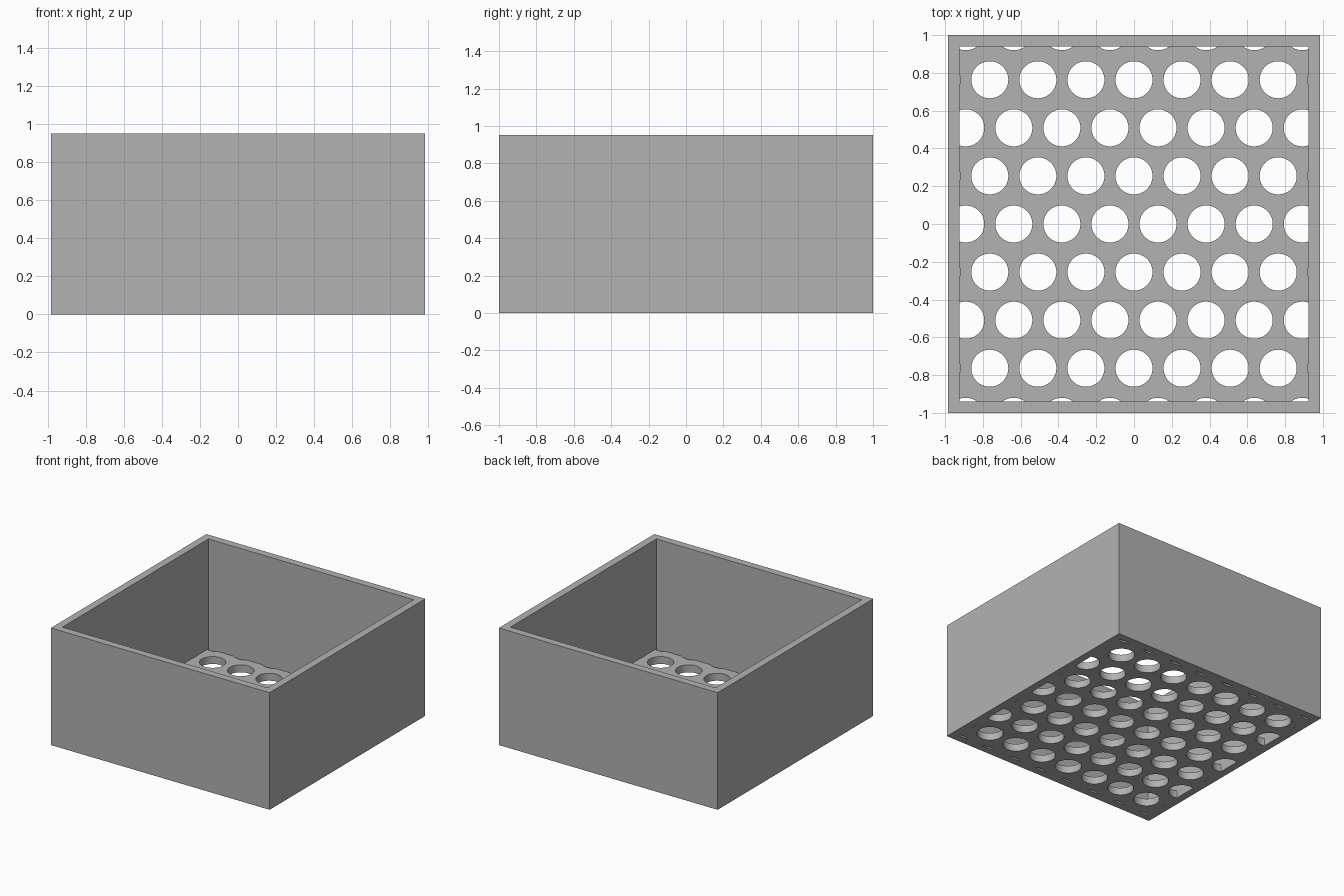
import bpy
import bmesh
import math
from mathutils import Matrix

if "Cube" in bpy.data.objects:
    bpy.data.objects.remove(bpy.data.objects["Cube"], do_unlink=True)

HALF_X, HALF_Y, HEIGHT = 0.985, 1.0, 0.953
WALL = 0.061
FLOOR = 0.06
PITCH, RADIUS = 0.2545, 0.098

grey = bpy.data.materials.new("plain grey")
grey.use_nodes = True
grey.diffuse_color = (0.448, 0.448, 0.448, 1)
grey.node_tree.nodes["Principled BSDF"].inputs["Base Color"].default_value = grey.diffuse_color


def finish(name, bm):
    mesh = bpy.data.meshes.new(name)
    bm.to_mesh(mesh)
    bm.free()
    mesh.materials.append(grey)
    obj = bpy.data.objects.new(name, mesh)
    bpy.context.collection.objects.link(obj)
    return obj


def block(name, half_x, half_y, low, high):
    bm = bmesh.new()
    place = Matrix.Translation((0, 0, (low + high) / 2))
    size = Matrix.Diagonal((2 * half_x, 2 * half_y, high - low, 1))
    bmesh.ops.create_cube(bm, size=1, matrix=place @ size)
    return finish(name, bm)


def subtract(target, cutter):
    cut = target.modifiers.new("cut", 'BOOLEAN')
    cut.operation = 'DIFFERENCE'
    cut.solver = 'EXACT'
    cut.object = cutter
    bpy.ops.object.select_all(action='DESELECT')
    bpy.context.view_layer.objects.active = target
    target.select_set(True)
    bpy.ops.object.modifier_apply(modifier=cut.name)
    bpy.data.objects.remove(cutter, do_unlink=True)


# Staggered grid of round drills; every other row shifts by half a pitch
bm = bmesh.new()
for row in range(-4, 5):
    shift = 0.5 if row % 2 == 0 else 0
    for col in range(-4, 4 if shift else 5):
        x = (col + shift) * PITCH
        if abs(x) - RADIUS < HALF_X - WALL:
            bmesh.ops.create_cone(bm, cap_ends=True, segments=64, radius1=RADIUS,
                                  radius2=RADIUS, depth=2,
                                  matrix=Matrix.Translation((x, row * PITCH, 0)))
drills = finish("drills", bm)

# Oversized perforated slab, removed from the cavity so that the floor stays
slab = block("slab", 1.5, 1.5, -0.5, FLOOR)
subtract(slab, drills)
cavity = block("cavity", HALF_X - WALL, HALF_Y - WALL, -0.1, 1.5)
subtract(cavity, slab)

# Open-topped box with perforated floor
box = block("perforated_box", HALF_X, HALF_Y, 0, HEIGHT)
subtract(box, cavity)
bpy.ops.object.select_all(action='DESELECT')
box.select_set(True)
bpy.context.view_layer.objects.active = box
bpy.ops.object.shade_smooth_by_angle(angle=math.radians(30))
